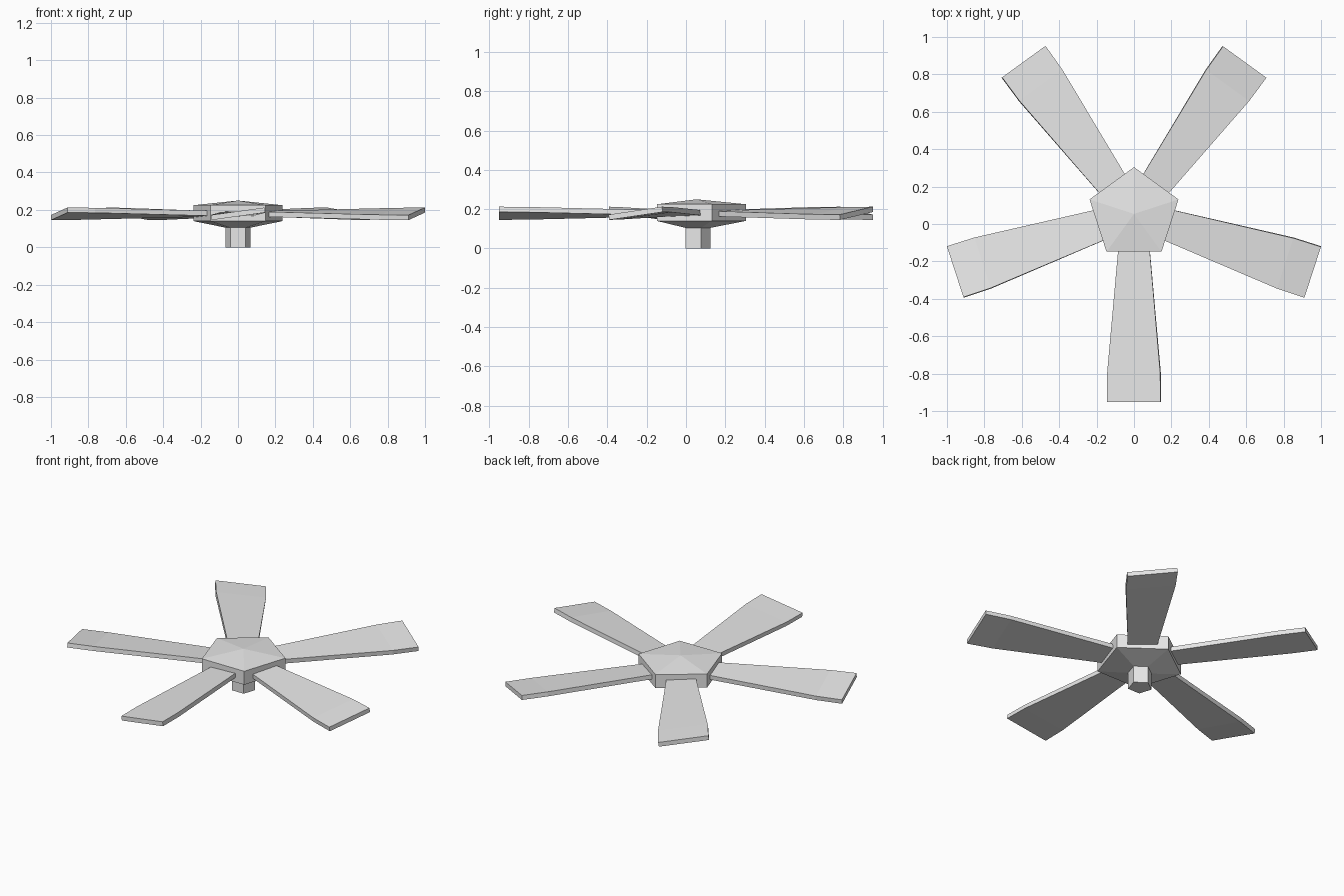
import bpy, bmesh, math
from mathutils import Vector, Matrix

if "Cube" in bpy.data.objects:
    bpy.data.objects.remove(bpy.data.objects["Cube"])

CY = 0.054          # rotor axis position in y
SIDES = 5

grey = bpy.data.materials.new("light_grey")
grey.diffuse_color = (0.8, 0.8, 0.8, 1)
grey.use_nodes = True
grey.node_tree.nodes["Principled BSDF"].inputs["Base Color"].default_value = grey.diffuse_color


def finish(bm, name):
    bmesh.ops.recalc_face_normals(bm, faces=bm.faces)
    me = bpy.data.meshes.new(name)
    bm.to_mesh(me)
    bm.free()
    me.materials.append(grey)
    ob = bpy.data.objects.new(name, me)
    bpy.context.collection.objects.link(ob)
    return ob


def loft(bm, rings):
    for a, b in zip(rings, rings[1:]):
        n = len(a)
        for i in range(n):
            j = (i + 1) % n
            bm.faces.new((a[i], a[j], b[j], b[i]))


# Stem and hub: one five-sided lathe shape with a corner towards +y
bm = bmesh.new()
rings = []
for r, z in [(0.07, 0), (0.07, 0.105), (0.25, 0.14), (0.25, 0.225)]:
    rings.append([bm.verts.new((r * math.sin(math.tau * k / SIDES),
                                CY + r * math.cos(math.tau * k / SIDES), z))
                  for k in range(SIDES)])
loft(bm, rings)
bm.faces.new(rings[0])
apex = bm.verts.new((0, CY, 0.25))
for k in range(SIDES):
    bm.faces.new((rings[-1][k], rings[-1][(k + 1) % SIDES], apex))
finish(bm, "hub_and_stem")

# Blades: widening, gently twisted slabs, one per hub side
# sections: (radius, half width, twist in degrees)
SECTIONS = [(0.2, 0.085, 2), (0.85, 0.143, 7.5), (1.005, 0.1445, 8)]
HALF_T = 0.0135
for k in range(SIDES):
    place = (Matrix.Translation((0, CY, 0.179))
             @ Matrix.Rotation(math.radians(-90 + 72 * k), 4, 'Z'))
    bm = bmesh.new()
    rings = []
    for r, w, tw in SECTIONS:
        twist = Matrix.Rotation(math.radians(tw), 4, 'X')
        rings.append([bm.verts.new(place @ twist @ Vector((r, y * w, z * HALF_T)))
                      for y, z in ((-1, -1), (1, -1), (1, 1), (-1, 1))])
    loft(bm, rings)
    bm.faces.new(rings[0])
    bm.faces.new(rings[-1])
    finish(bm, f"blade_{k + 1}")
